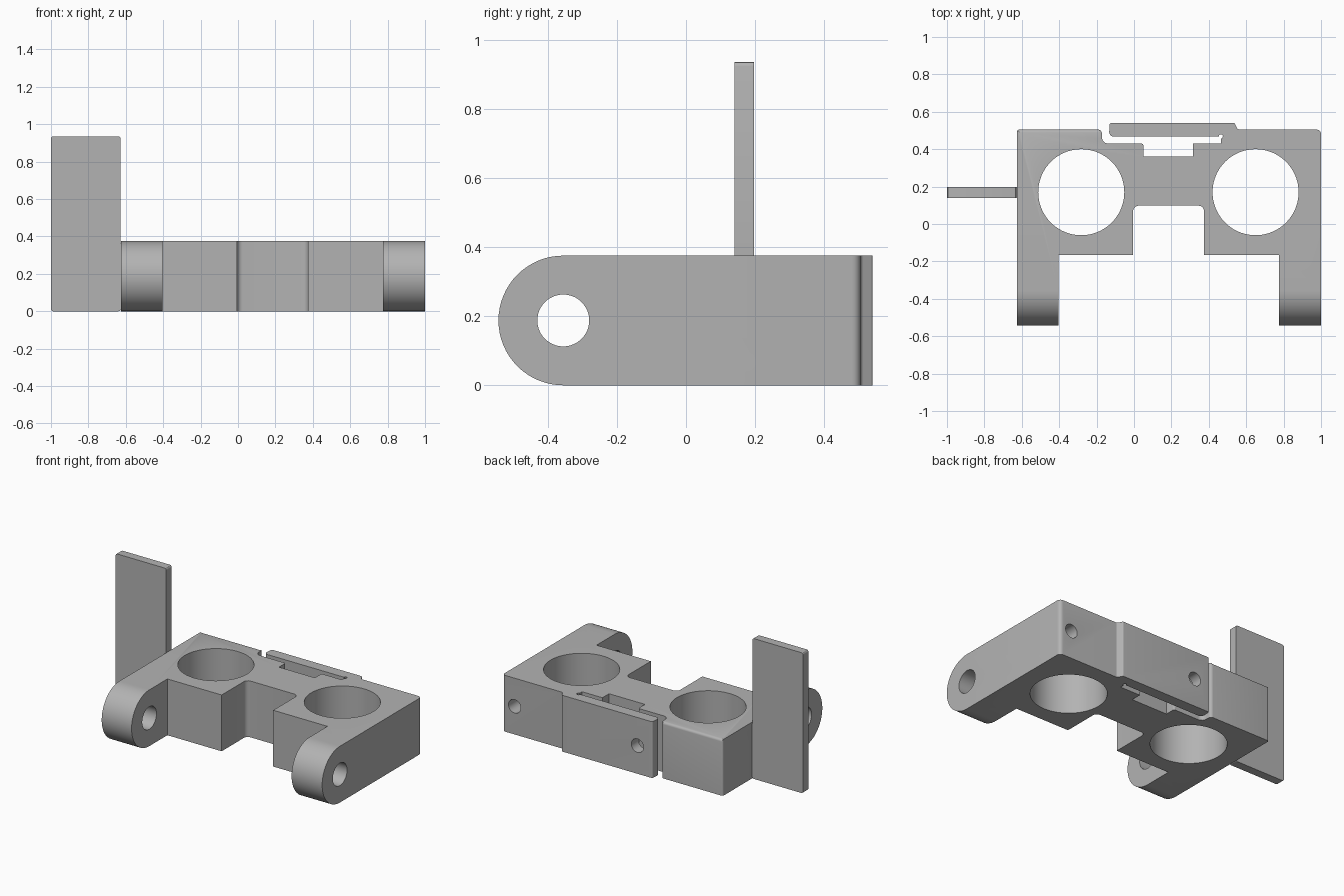
import bpy, bmesh, math
from mathutils import Vector

if "Cube" in bpy.data.objects:
    bpy.data.objects.remove(bpy.data.objects["Cube"])

H = 0.375  # block height

grey = bpy.data.materials.new("plain grey")
grey.diffuse_color = (0.45, 0.45, 0.45, 1)
grey.use_nodes = True
grey.node_tree.nodes["Principled BSDF"].inputs["Base Color"].default_value = grey.diffuse_color


def rounded(corners):
    """Turn (x, y, radius) corners into an outline with filleted corners."""
    out = []
    n = len(corners)
    for i, (x, y, r) in enumerate(corners):
        p = Vector((x, y))
        if r == 0:
            out.append(p)
            continue
        a = (Vector(corners[i - 1][:2]) - p).normalized()
        b = (Vector(corners[(i + 1) % n][:2]) - p).normalized()
        half = a.angle(b) / 2
        centre = p + (a + b).normalized() * (r / math.sin(half))
        start = p + a * (r / math.tan(half)) - centre
        end = p + b * (r / math.tan(half)) - centre
        sweep = math.atan2(start.x * end.y - start.y * end.x, start.dot(end))
        for k in range(7):
            t = sweep * k / 6
            c, s = math.cos(t), math.sin(t)
            out.append(centre + Vector((start.x * c - start.y * s, start.x * s + start.y * c)))
    return out


def make_object(name, bm):
    bmesh.ops.recalc_face_normals(bm, faces=bm.faces)
    mesh = bpy.data.meshes.new(name)
    bm.to_mesh(mesh)
    bm.free()
    mesh.materials.append(grey)
    obj = bpy.data.objects.new(name, mesh)
    bpy.context.collection.objects.link(obj)
    return obj


def prism(points, offset):
    """Extrude a closed outline of 3D points."""
    bm = bmesh.new()
    face = bm.faces.new([bm.verts.new(p) for p in points])
    ext = bmesh.ops.extrude_face_region(bm, geom=[face])
    verts = [g for g in ext["geom"] if isinstance(g, bmesh.types.BMVert)]
    bmesh.ops.translate(bm, verts=verts, vec=offset)
    return bm


def cylinder(axis, centre, r, low, high, n=64):
    """Cylinder along an axis index, from low to high on that axis."""
    pts = []
    for k in range(n):
        t = 2 * math.pi * k / n
        uv = [centre[0] + r * math.cos(t), centre[1] + r * math.sin(t)]
        uv.insert(axis, low)
        pts.append(uv)
    step = [0, 0, 0]
    step[axis] = high - low
    return make_object("hole_cutter", prism(pts, step))


# Main block with arms, front notch, back slot and clip bar
outline = rounded([
    (-0.625, -0.5425, 0), (-0.405, -0.5425, 0), (-0.405, -0.165, 0), (-0.005, -0.165, 0),
    (-0.005, 0.098, 0.03), (0.375, 0.098, 0.03), (0.375, -0.165, 0), (0.775, -0.165, 0),
    (0.775, -0.5425, 0), (1.0, -0.5425, 0), (1.0, 0.505, 0.025),
    (0.555, 0.505, 0.015), (0.538, 0.54, 0.01),
    (-0.13, 0.54, 0.01), (-0.134, 0.467, 0.025),
    (0.453, 0.467, 0), (0.456, 0.477, 0), (0.466, 0.48, 0), (0.475, 0.472, 0),
    (0.474, 0.461, 0), (0.465, 0.455, 0), (0.465, 0.43, 0),
    (0.315, 0.43, 0), (0.315, 0.36, 0), (0.05, 0.36, 0), (0.05, 0.43, 0.01),
    (-0.172, 0.43, 0.035), (-0.172, 0.505, 0.02), (-0.625, 0.505, 0.012),
])
bm = prism([(p.x, p.y, 0) for p in outline], (0, 0, H))
# Softened top rim at the back of the left side
rim = [e for e in bm.edges
       if all(v.co.z > H - 0.001 and v.co.y > 0.5 and v.co.x < -0.18 for v in e.verts)]
bmesh.ops.bevel(bm, geom=rim, offset=0.016, segments=4, profile=0.5, affect='EDGES')
block = make_object("bracket_block", bm)

# Cutter that rounds the ends of the arms
cy, r = -0.355, H / 2
arc = [(cy - r * math.sin(math.pi * k / 32), r + r * math.cos(math.pi * k / 32)) for k in range(33)]
shape = [(cy, H + 0.1)] + arc + [(cy, -0.1), (-0.7, -0.1), (-0.7, H + 0.1)]
cutters = [make_object("arm_end_cutter", prism([(-0.8, y, z) for y, z in shape], (2, 0, 0)))]

# Two large bores, the hinge pin hole and two screw holes in the back
for x in (-0.282, 0.65):
    cutters.append(cylinder(2, (x, 0.17), 0.23, -0.1, 0.6, 96))
cutters.append(cylinder(0, (cy, r), 0.075, -0.9, 1.2))
cutters.append(cylinder(1, (0.91, r), 0.045, 0.36, 0.7, 32))
cutters.append(cylinder(1, (-0.02, r), 0.045, 0.45, 0.7, 32))

for cutter in cutters:
    cutter.hide_render = True
    mod = block.modifiers.new("cut", 'BOOLEAN')
    mod.operation = 'DIFFERENCE'
    mod.solver = 'EXACT'
    mod.object = cutter

# Apply the cuts and drop the cutters
bpy.context.view_layer.update()
cut_mesh = bpy.data.meshes.new_from_object(
    block.evaluated_get(bpy.context.evaluated_depsgraph_get()))
block.modifiers.clear()
block.data = cut_mesh
for cutter in cutters:
    bpy.data.objects.remove(cutter)

# Upright side plate
bm = prism([(-1, 0.14, 0), (-0.627, 0.14, 0), (-0.627, 0.197, 0), (-1, 0.197, 0)], (0, 0, 0.935))
soft = [e for e in bm.edges
        if abs(e.verts[0].co.y - e.verts[1].co.y) > 0.01]
bmesh.ops.bevel(bm, geom=soft, offset=0.012, segments=3, profile=0.5, affect='EDGES')
plate = make_object("side_plate", bm)

# Web joining the plate to the block
web = make_object("plate_web", prism(
    [(-0.632, 0.141, 0.01), (-0.62, 0.141, 0.01), (-0.62, 0.196, 0.01), (-0.632, 0.196, 0.01)],
    (0, 0, H - 0.02)))

for obj in (block, plate):
    bpy.ops.object.select_all(action='DESELECT')
    obj.select_set(True)
    bpy.context.view_layer.objects.active = obj
    bpy.ops.object.shade_smooth_by_angle(angle=math.radians(30))
